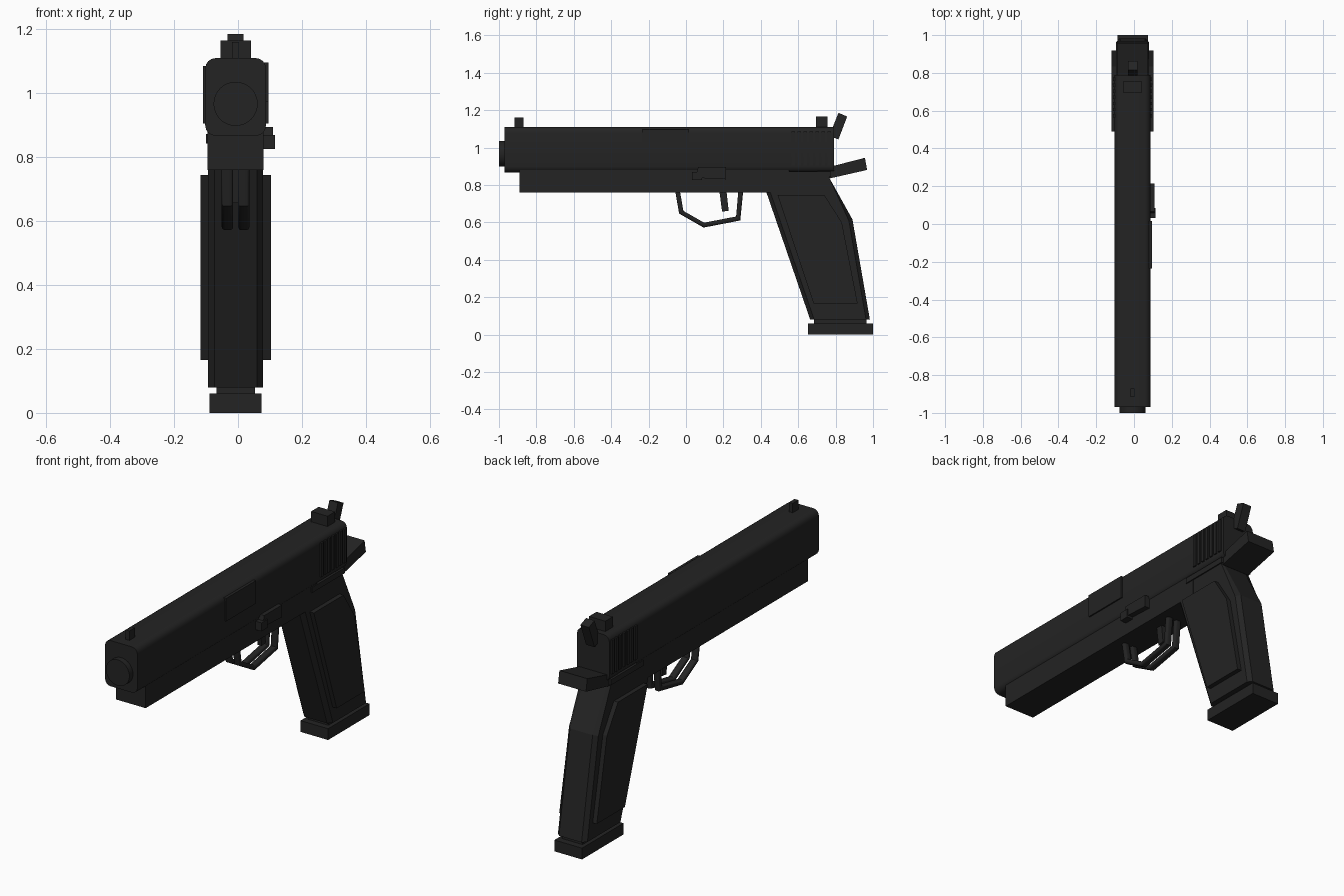
import bpy, bmesh, math
from mathutils import Matrix, Vector

if "Cube" in bpy.data.objects:
    bpy.data.objects.remove(bpy.data.objects["Cube"], do_unlink=True)

CX = -0.0075  # centre line of the body

black = bpy.data.materials.new("matte_black")
black.use_nodes = True
color = (0.017, 0.017, 0.017, 1)
black.diffuse_color = color
black.node_tree.nodes["Principled BSDF"].inputs["Base Color"].default_value = color


def finish(name, bm, smooth=False):
    bmesh.ops.recalc_face_normals(bm, faces=bm.faces)
    mesh = bpy.data.meshes.new(name)
    bm.to_mesh(mesh)
    bm.free()
    mesh.materials.append(black)
    obj = bpy.data.objects.new(name, mesh)
    bpy.context.collection.objects.link(obj)
    if smooth:
        bpy.ops.object.select_all(action="DESELECT")
        obj.select_set(True)
        bpy.context.view_layer.objects.active = obj
        bpy.ops.object.shade_smooth_by_angle(angle=math.radians(35))


def prism(name, profile, half, x=CX, bevel=0, pick=None, segments=1):
    """Extrude a (y, z) side profile across x, bevelling the edges that pick accepts."""
    bm = bmesh.new()
    side = bm.faces.new([bm.verts.new((x - half, y, z)) for y, z in profile])
    grown = bmesh.ops.extrude_face_region(bm, geom=[side], use_keep_orig=True)["geom"]
    for v in grown:
        if isinstance(v, bmesh.types.BMVert):
            v.co.x += 2 * half
    bmesh.ops.recalc_face_normals(bm, faces=bm.faces)
    if bevel:
        edges = [e for e in bm.edges if pick(e.verts[1].co - e.verts[0].co)]
        bmesh.ops.bevel(bm, geom=edges, offset=bevel, segments=segments,
                        profile=0.5, affect="EDGES")
    finish(name, bm, segments > 1)


def box(name, y, z, half, x=CX, **kw):
    prism(name, [(y[0], z[0]), (y[1], z[0]), (y[1], z[1]), (y[0], z[1])], half, x, **kw)


# Slide with rounded long edges, and the frame under it
box("slide", (-0.97, 0.79), (0.867, 1.11), 0.095, bevel=0.032, segments=4,
    pick=lambda d: abs(d.y) > 1)
box("frame", (-0.89, 0.55), (0.76, 0.885), 0.0875)

# Muzzle
bm = bmesh.new()
bmesh.ops.create_cone(bm, cap_ends=True, segments=32, radius1=0.069, radius2=0.069, depth=0.06)
bmesh.ops.rotate(bm, verts=bm.verts, matrix=Matrix.Rotation(math.pi / 2, 3, "X"))
bmesh.ops.translate(bm, verts=bm.verts, vec=Vector((CX, -0.97, 0.967)))
finish("muzzle", bm, True)

# Sights and hammer
box("front_sight", (-0.917, -0.87), (1.1, 1.16), 0.011)
box("rear_sight", (0.694, 0.757), (1.1, 1.165), 0.048)
prism("hammer", [(0.815, 1.185), (0.862, 1.166), (0.815, 1.043), (0.766, 1.062)], 0.025)

# Rear grooves as raised ribs on both sides, and the port plate on one side
for i in range(7):
    y = 0.565 + i * 0.032
    box(f"slide_rib_{i + 1}", (y, y + 0.018), (0.905, 1.085), 0.1025)
box("port_plate", (-0.235, 0.015), (0.975, 1.097), 0.015, x=0.08)

# Grip with chamfered front and back edges
prism("grip", [(0.43, 0.76), (0.664, 0.08), (0.983, 0.08), (0.89, 0.615), (0.765, 0.84),
               (0.765, 0.87), (0.5, 0.87)], 0.0865,
      bevel=0.02, pick=lambda d: abs(d.x) < 0.01 and abs(d.z) > 0.15)
box("frame_ledge", (0.5, 0.775), (0.843, 0.872), 0.093)
prism("beavertail", [(0.7, 0.872), (0.79, 0.902), (0.957, 0.945), (0.968, 0.88), (0.77, 0.835)],
      0.082)

# Raised grip panels, right through the grip so both sides match
prism("grip_panels", [(0.49, 0.745), (0.74, 0.745), (0.833, 0.6), (0.918, 0.165), (0.682, 0.165)],
      0.1105)

# Magazine neck and base plate
box("magazine_neck", (0.685, 0.965), (0.05, 0.09), 0.06)
box("magazine_base", (0.652, 1.0), (0, 0.06), 0.081)

# Trigger guard made of two parallel loops
outer = [(-0.058, 0.77), (-0.037, 0.647), (0.094, 0.572), (0.29, 0.61), (0.306, 0.77)]
inner = [(0.28, 0.77), (0.268, 0.631), (0.097, 0.598), (-0.014, 0.661), (-0.033, 0.77)]
for side, name in ((-1, "right"), (1, "left")):
    prism(f"trigger_guard_{name}", outer + inner, 0.018, x=CX + side * 0.0255,
          bevel=0.01, segments=3, pick=lambda d: abs(d.x) < 0.01)

# Trigger
prism("trigger", [(0.178, 0.77), (0.193, 0.657), (0.228, 0.662), (0.216, 0.77)], 0.012)

# Slide catch on the left side
prism("slide_catch", [(0.05, 0.838), (0.215, 0.83), (0.215, 0.895), (0.065, 0.895)],
      0.02, x=0.089)
box("slide_catch_knob", (0.033, 0.085), (0.825, 0.87), 0.02, x=0.095)
